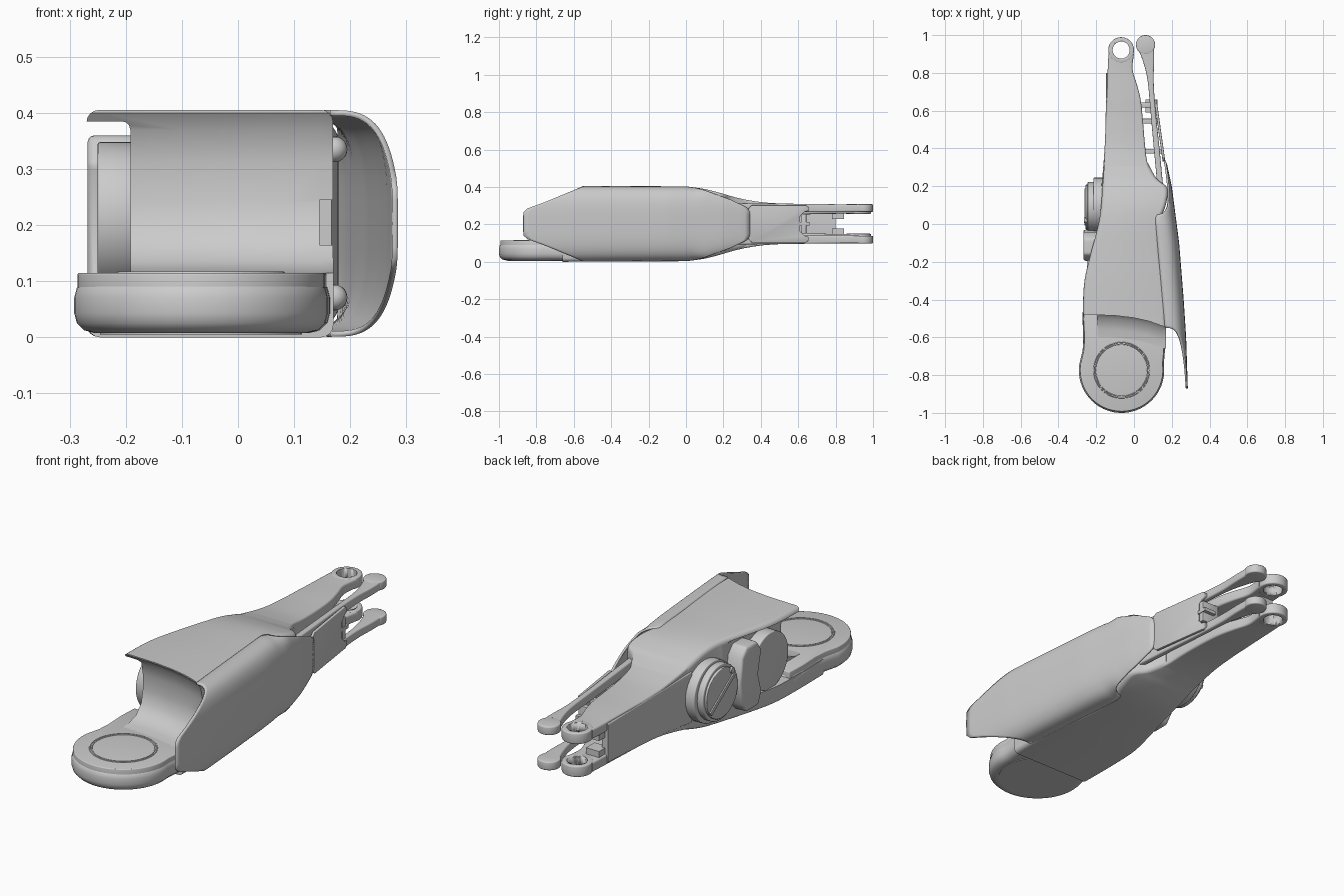
import bpy, bmesh, math
from mathutils import Vector, Matrix

if "Cube" in bpy.data.objects:
    bpy.data.objects.remove(bpy.data.objects["Cube"])

MID = 0.203  # mirror height of the paired parts


def lerp_table(tab, t):
    """Piecewise linear lookup in a sorted list of (key, value)."""
    if t <= tab[0][0]:
        return tab[0][1]
    for (a, va), (b, vb) in zip(tab, tab[1:]):
        if t <= b:
            return va + (vb - va) * (t - a) / (b - a)
    return tab[-1][1]


def finish(bm, name, smooth=35, bevel=0.0):
    bmesh.ops.recalc_face_normals(bm, faces=bm.faces)
    me = bpy.data.meshes.new(name)
    bm.to_mesh(me)
    bm.free()
    ob = bpy.data.objects.new(name, me)
    bpy.context.collection.objects.link(ob)
    bpy.ops.object.select_all(action='DESELECT')
    ob.select_set(True)
    bpy.context.view_layer.objects.active = ob
    if bevel:
        m = ob.modifiers.new("bevel", 'BEVEL')
        m.width, m.segments, m.angle_limit = bevel, 3, math.radians(40)
        bpy.ops.object.modifier_apply(modifier=m.name)
    bpy.ops.object.shade_smooth_by_angle(angle=math.radians(smooth))
    return ob


def skin(bm, rings):
    """Join closed rings of points into a capped solid."""
    vr = [[bm.verts.new(p) for p in r] for r in rings]
    n = len(vr[0])
    for a, b in zip(vr, vr[1:]):
        for i in range(n):
            bm.faces.new((a[i], a[(i + 1) % n], b[(i + 1) % n], b[i]))
    bm.faces.new(vr[0])
    bm.faces.new(vr[-1])


def loft(name, stations, r=0.01, sub=5, flip=False):
    """Rounded rectangles along y; stations are (y, x0, x1, z0, z1)."""
    rows, k = [], len(stations)
    for i in range(k - 1):
        p = [Vector(stations[max(0, min(k - 1, i + j))]) for j in (-1, 0, 1, 2)]
        for s in range(sub):
            t = s / sub
            rows.append(0.5 * (2 * p[1] + (p[2] - p[0]) * t + (2 * p[0] - 5 * p[1] + 4 * p[2] - p[3]) * t * t
                               + (3 * p[1] - p[0] - 3 * p[2] + p[3]) * t ** 3))
    rows.append(Vector(stations[-1]))
    rings = []
    for y, x0, x1, z0, z1 in rows:
        q = min(r, 0.45 * (x1 - x0), 0.45 * (z1 - z0))
        ring = []
        for c, (cx, cz) in enumerate(((x1 - q, z1 - q), (x0 + q, z1 - q), (x0 + q, z0 + q), (x1 - q, z0 + q))):
            for j in range(5):
                a = math.pi / 2 * (c + j / 4)
                z = cz + q * math.sin(a)
                ring.append((cx + q * math.cos(a), y, 2 * MID - z if flip else z))
        rings.append(ring)
    bm = bmesh.new()
    skin(bm, rings)
    return finish(bm, name)


def prism(name, pts, axis, lo, hi, bevel=0.0):
    """Extrude a 2D outline along x or z."""
    put = (lambda p, d: (d, p[0], p[1])) if axis == 'x' else (lambda p, d: (p[0], p[1], d))
    bm = bmesh.new()
    skin(bm, [[put(p, d) for p in pts] for d in (lo, hi)])
    return finish(bm, name, bevel=bevel)


def circle(cx, cy, r, n=48):
    return [(cx + r * math.cos(2 * math.pi * i / n), cy + r * math.sin(2 * math.pi * i / n)) for i in range(n)]


def rect(a0, b0, a1, b1):
    return [(a0, b0), (a1, b0), (a1, b1), (a0, b1)]


def cut(ob, cutter):
    m = ob.modifiers.new("cut", 'BOOLEAN')
    m.operation, m.solver, m.object = 'DIFFERENCE', 'EXACT', cutter
    bpy.context.view_layer.objects.active = ob
    bpy.ops.object.modifier_apply(modifier=m.name)
    bpy.data.objects.remove(cutter)


# main body
body = [(-.66, -.268, .170, .203), (-.45, -.270, .168, .202), (-.30, -.262, .155, .202),
        (-.15, -.228, .138, .201), (0, -.188, .135, .198), (.1, -.174, .168, .186),
        (.19, -.168, .176, .163), (.24, -.163, .12, .148), (.32, -.158, .075, .128)]
shell = loft("main_body", [(y, a, b, MID - h, MID + h) for y, a, b, h in body], r=0.022)

# front wall scoop, slanted so the right side reaches further forward
scoop = [(-.485, .43), (-.485, .40), (-.462, .37), (-.45, .31), (-.45, .24), (-.462, .18),
         (-.50, .135), (-.56, .117), (-.66, .112), (-.8, .112), (-.8, .43)]
bm = bmesh.new()
skin(bm, [[(x, y + d, z) for y, z in scoop] for x, d in
          ((-.4, .01), (-.24, .005), (-.1, 0), (0, -.012), (.08, -.03), (.15, -.055), (.3, -.11))])
cut(shell, finish(bm, "scoop_cutter"))

# left side recess and right hinge notch
cut(shell, prism("recess_cutter", rect(-.8, .085, .0, .385), 'x', -.4, -.192, bevel=.015))
cut(shell, prism("notch_cutter", rect(-.7, .165, -.42, .245), 'x', .145, .3))
bpy.context.view_layer.objects.active = shell
shell.select_set(True)
bpy.ops.object.shade_smooth_by_angle(angle=math.radians(35))

# foot pad with rounded rim
pad = [(-.066 + .226 * math.cos(a), -.774 + .226 * math.sin(a))
       for a in (math.radians(172 + 196 * i / 40) for i in range(41))]
pad += [(.163, -.68), (.168, -.56), (.168, -.45), (-.268, -.40), (-.273, -.5), (-.268, -.60), (-.272, -.67)]
foot = prism("foot_pad", pad, 'z', .008, .106, bevel=.035)
inner = [(-.066 + (x + .066) * .975, -.72 + (y + .72) * .975) for x, y in pad]
prism("foot_pad_top", inner, 'z', .06, .115, bevel=.004)
prism("foot_sole_disc", circle(-.066, -.774, .18), 'z', .005, .03)
for r in (.138, .147):
    bpy.ops.mesh.primitive_torus_add(major_radius=r, minor_radius=.0025, major_segments=48,
                                     minor_segments=6, location=(-.066, -.774, .115))
    bpy.context.object.name = "foot_ring"

# curved outer cover, open toward the body
XO = [(-.87, .285), (-.6, .276), (-.4, .263), (-.1, .239), (0, .226), (.2, .200), (.33, .172), (.36, .155)]
XI = [(-.87, .17), (-.56, .165), (.03, .112), (.1, .15), (.36, .14)]
ZH = [(-.5, .202), (.0, .2), (.1, .188), (.2, .163), (.3, .135), (.36, .115)]
YF = [(.06, -.87), (.078, -.86), (.088, -.83), (.12, -.745), (.18, -.60), (.195, -.565), (.202, -.55)]
YB = [(0, .345), (.5, .345), (.7, .325), (.85, .24), (1, .05)]
bm = bmesh.new()
grid = []
NV, NU = 40, 40
for j in range(NV + 1):
    t = math.pi * (j / NV - .5)
    w = abs(math.sin(t)) ** .62
    c = max(0, math.cos(t)) ** .62
    y0, y1 = lerp_table(YF, .202 * w), lerp_table(YB, w)
    row = []
    for i in range(NU + 1):
        y = y0 + (y1 - y0) * i / NU
        xi = lerp_table(XI, y)
        row.append(bm.verts.new((xi + (lerp_table(XO, y) - xi) * c, y,
                                 MID + math.copysign(lerp_table(ZH, y) * w, t))))
    grid.append(row)
for a, b in zip(grid, grid[1:]):
    for i in range(NU):
        bm.faces.new((a[i], a[i + 1], b[i + 1], b[i]))
cover = finish(bm, "outer_cover", 50)
# normals of the open sheet should face away from the body
side = sum(p.normal.x * p.area for p in cover.data.polygons)
if side < 0:
    cover.data.flip_normals()
sol = cover.modifiers.new("thickness", 'SOLIDIFY')
sol.thickness, sol.offset = .01, -1

# fork arms with eyes, and slim push rods with round tips (upper and lower)
arm = [(.22, -.164, .11, .25, .352), (.32, -.158, .072, .25, .332), (.42, -.153, .058, .25, .317),
       (.55, -.148, .047, .252, .31), (.66, -.144, .035, .254, .309), (.74, -.141, .015, .256, .308),
       (.82, -.139, -.008, .257, .307), (.90, -.135, .0, .258, .307)]
rod = [(.19, .125, .155, .27, .315), (.4, .105, .135, .265, .312), (.6, .087, .114, .265, .31),
       (.76, .072, .104, .265, .308), (.86, .048, .107, .266, .307), (.94, .016, .106, .267, .307)]
for flip, tag in ((False, "upper"), (True, "lower")):
    def span(a, b):
        return (2 * MID - b, 2 * MID - a) if flip else (a, b)
    a = loft("fork_arm_" + tag, arm, flip=flip)
    eye = prism("fork_eye_" + tag, circle(-.068, .921, .068), 'z', *span(.256, .308), bevel=.006)
    for ob in (a, eye):
        cut(ob, prism("eye_cutter", circle(-.068, .921, .045), 'z', 0, .5))
    loft("push_rod_" + tag, rod, r=.008, flip=flip)
    prism("push_rod_tip_" + tag, circle(.061, .949, .051, 36), 'z', *span(.267, .308), bevel=.006)
    # cover peg
    bpy.ops.mesh.primitive_uv_sphere_add(segments=20, ring_count=10, radius=.023,
                                         location=(.172, -.38, span(.335, .335)[0]))
    bpy.context.object.name = "cover_peg_" + tag
    bpy.ops.object.shade_smooth()

# web joining the fork arms on the left, with stepped end
loft("fork_web", [(.2, -.172, -.12, .08, .326), (.45, -.153, -.115, .10, .306),
                  (.8, -.147, -.115, .11, .296)], r=.006)
for z0, z1 in ((.14, .178), (.228, .266)):
    prism("web_step", rect(-.13, .78, -.06, .845), 'z', z0, z1)

# slanted hinge plate between the rods, braces and pin
half = [(.33, .04), (.335, .085), (.352, .10), (.64, .10), (.656, .088), (.656, .07), (.632, .062), (.61, .04)]
outline = half + [(y, -z) for y, z in reversed(half)]
bm = bmesh.new()
skin(bm, [[(.166 - .14 * (y - .33) + d, y, MID + z) for y, z in outline] for d in (-.014, 0)])
finish(bm, "hinge_plate", bevel=.003)
for y, x0, x1 in ((.545, .03, .13), (.385, .05, .15), (.63, .03, .122)):
    prism("hinge_brace", rect(x0, y - .013, x1, y + .013), 'z', .15, .256, bevel=.003)
prism("hinge_pin", rect(.06, .59, .125, .66), 'z', .195, .212)

# left joint discs and the side panel between them
prism("joint_disc_base", circle(.10, MID, .145), 'x', -.215, -.14, bevel=.004)
prism("joint_disc", circle(.09, MID, .132), 'x', -.245, -.2, bevel=.004)
prism("joint_disc_face", circle(.09, MID, .118), 'x', -.256, -.24, bevel=.003)
d = Vector((.19, -.135)).normalized()
n = Vector((-d.y, d.x)) * .009
c = Vector((.09, MID))
prism("joint_bar", [c + s * .115 * d + q * n for s, q in ((-1, -1), (1, -1), (1, 1), (-1, 1))], 'x', -.262, -.25)
prism("joint_stud", circle(.02, MID + .085, .014, 20), 'x', -.264, -.25)
prism("rear_disc", circle(-.285, .213, .135), 'x', -.25, -.18, bevel=.004)
prism("side_panel", [(-.04, .10), (-.03, .2), (-.045, .32), (-.08, .36), (-.16, .36), (-.195, .31),
                     (-.17, .2), (-.195, .11), (-.17, .05), (-.08, .05)], 'x', -.268, -.17, bevel=.012)
